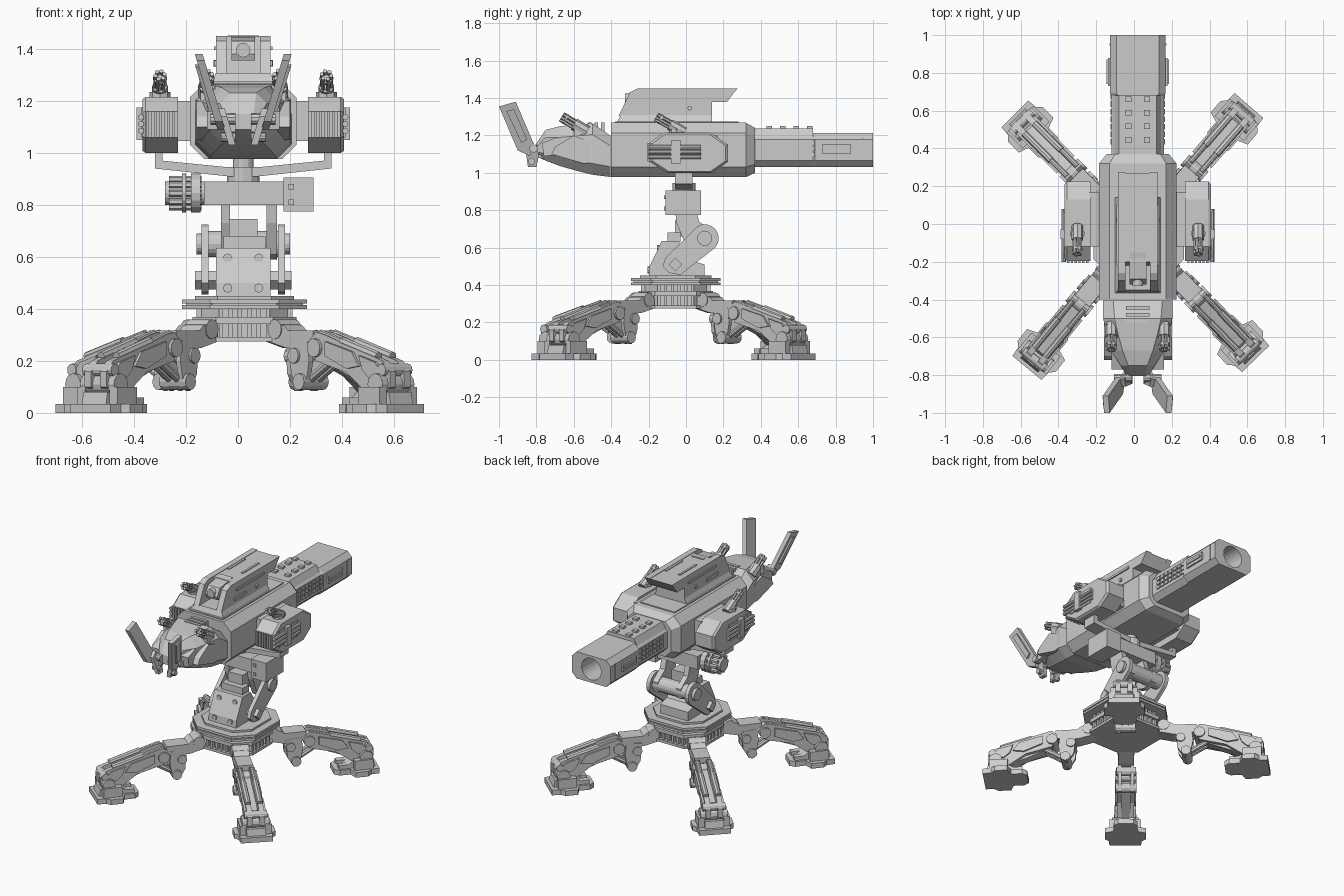
import bpy, bmesh
from math import sin, cos, pi, radians
from mathutils import Matrix, Vector

CX = 0.02                      # turret centre line


def loft(bm, secs):
    rows = [[bm.verts.new(p) for p in s] for s in secs]
    n = len(rows[0])
    for a, b in zip(rows, rows[1:]):
        for i in range(n):
            bm.faces.new((a[i], a[(i + 1) % n], b[(i + 1) % n], b[i]))
    bm.faces.new(rows[0][::-1])
    bm.faces.new(rows[-1])


def prism(bm, pts, axis, a, b):
    f = {'x': lambda p, d: (d, p[0], p[1]), 'y': lambda p, d: (p[0], d, p[1]),
         'z': lambda p, d: (p[0], p[1], d)}[axis]
    loft(bm, [[f(p, a) for p in pts], [f(p, b) for p in pts]])


def box(bm, x0, x1, y0, y1, z0, z1):
    prism(bm, [(x0, y0), (x1, y0), (x1, y1), (x0, y1)], 'z', z0, z1)


def cyl(bm, p, q, r, n=12):
    p, q = Vector(p), Vector(q)
    d = q - p
    m = Matrix.Translation((p + q) / 2) @ d.to_track_quat('Z', 'Y').to_matrix().to_4x4()
    bmesh.ops.create_cone(bm, cap_ends=True, segments=n, radius1=r, radius2=r, depth=d.length, matrix=m)


def octa(y, hw, z0, z1, c):
    return [(-hw, y, z0 + c), (-hw + c, y, z0), (hw - c, y, z0), (hw, y, z0 + c),
            (hw, y, z1 - c), (hw - c, y, z1), (-hw + c, y, z1), (-hw, y, z1 - c)]


def gatling(bm, p, q, r):
    p, q = Vector(p), Vector(q)
    d = (q - p).normalized()
    u = d.orthogonal().normalized()
    v = d.cross(u)
    cyl(bm, p, p.lerp(q, .5), r, 8)
    cyl(bm, p.lerp(q, .8), p.lerp(q, .88), r * .9, 8)
    for k in range(6):
        o = (u * cos(k * pi / 3) + v * sin(k * pi / 3)) * r * .6
        cyl(bm, p + o, q + o, r * .28, 6)


def finish(bm, name, mat=None, mirror=False):
    bmesh.ops.recalc_face_normals(bm, faces=bm.faces)
    me = bpy.data.meshes.new(name)
    bm.to_mesh(me)
    bm.free()
    ob = bpy.data.objects.new(name, me)
    ob.matrix_world = mat or Matrix.Translation((CX, 0, 0))
    bpy.context.collection.objects.link(ob)
    if mirror:
        ob.modifiers.new("mirror", 'MIRROR')
    return ob


# legs: built once along +x, then placed four times
bm = bmesh.new()
prism(bm, [(.2, .275), (.2, .32), (.25, .345), (.29, .335), (.31, .317), (.45, .317), (.45, .265), (.4, .25), (.3, .25)], 'y', -.05, .05)
cyl(bm, (.24, -.054, .322), (.24, .054, .322), .038)
for s in (-1, 1):
    prism(bm, [(.32, .27), (.42, .28), (.43, .2), (.41, .1), (.37, .085), (.33, .15)], 'y', s * .03, s * .052)
    prism(bm, [(.44, .285), (.47, .312), (.52, .3), (.84, .2), (.88, .16), (.88, .1), (.81, .065), (.74, .085), (.64, .155), (.47, .2)],
          'y', s * .022, s * .055)
    prism(bm, [(.53, .275), (.68, .235), (.72, .18), (.65, .17), (.53, .22)], 'y', s * .055, s * .067)
    prism(bm, [(.72, .22), (.81, .195), (.85, .15), (.78, .13), (.74, .165)], 'y', s * .055, s * .068)
    cyl(bm, (.48, s * .038, .308), (.66, s * .038, .256), .013, 8)
    cyl(bm, (.6, s * .038, .274), (.8, s * .038, .216), .019, 8)
    cyl(bm, (.37, s * .02, .11), (.52, s * .02, .2), .017, 8)
    box(bm, .75, .87, s * .062, s * .1, .03, .1)
    box(bm, .66, .73, s * .02, s * .06, .03, .06)
prism(bm, [(.46, .27), (.8, .17), (.84, .09), (.76, .09), (.48, .2)], 'y', -.03, .03)
for r, z, rad, w in ((.35, .22, .03, .062), (.385, .12, .032, .066), (.47, .25, .036, .068),
                     (.83, .11, .042, .085), (.85, .165, .024, .072)):
    cyl(bm, (r, -w, z), (r, w, z), rad)
half = [(.63, .05), (.66, .075), (.73, .075), (.75, .13), (.83, .13), (.855, .105), (.91, .1)]
prism(bm, half + [(r, -w) for r, w in reversed(half)], 'z', 0, .035)
prism(bm, [(.68, .035), (.75, .08), (.88, .08), (.89, .035)], 'y', -.06, .06)
leg = finish(bm, "leg_1", Matrix())
for i, ang in enumerate((49, 135, 230.5, -46)):
    ob = leg if i == 0 else bpy.data.objects.new("leg_%d" % (i + 1), leg.data)
    if i:
        bpy.context.collection.objects.link(ob)
    ob.matrix_world = Matrix.Translation((.012, -.06, 0)) @ Matrix.Rotation(radians(ang), 4, 'Z')

# base: stacked chamfered plates with grille teeth
bm = bmesh.new()
for hw, z0, z1 in ((.2, .275, .292), (.17, .29, .345), (.2, .342, .368), (.17, .365, .402), (.24, .4, .415),
                   (.225, .414, .422), (.24, .421, .437), (.19, .436, .45)):
    c = hw * .45
    prism(bm, [(-hw, -hw + c), (-hw + c, -hw), (hw - c, -hw), (hw, -hw + c), (hw, hw - c), (hw - c, hw),
               (-hw + c, hw), (-hw, hw - c)], 'z', z0, z1)
for k in range(4):
    rot = Matrix.Rotation(k * pi / 2, 3, 'Z')
    for i in range(6):
        new = len(bm.verts)
        x = (i - 2.5) * .036
        box(bm, x - .008, x + .008, .16, .19, .29, .345)
        box(bm, x - .008, x + .008, .16, .185, .366, .402)
        bm.verts.ensure_lookup_table()
        bmesh.ops.rotate(bm, cent=(0, 0, 0), matrix=rot, verts=bm.verts[new:])
finish(bm, "rotating_base", Matrix.Translation((CX + .005, -.055, 0)))

# pedestal: bolted block, side arms and pivot
bm = bmesh.new()
prism(bm, [(-.2, .44), (-.195, .5), (-.13, .635), (-.04, .635), (.03, .53), (.1, .51), (.1, .44)], 'x', -.105, .105)
for x in (-.06, .06):
    for y, z in ((-.19, .48), (-.14, .595)):
        cyl(bm, (x, y - .015, z), (x, y + .03, z), .018, 8)
for s in (-1, 1):
    caps = [(.1 + .075 * cos(a), .65 + .075 * sin(a)) for a in [radians(-60 + 20 * k) for k in range(10)]]
    prism(bm, caps + [(-.11, .545), (-.125, .5), (-.09, .465), (-.03, .455)], 'x', s * .133, s * .16)
    cyl(bm, (s * .1, -.055, .51), (s * .185, -.055, .51), .036, 4)
    cyl(bm, (s * .1, .1, .65), (s * .18, .1, .65), .04, 16)
cyl(bm, (-.135, .1, .65), (.135, .1, .65), .05, 16)
box(bm, -.075, .085, -.1, -.03, .63, .68)
box(bm, -.055, .055, -.06, .05, .66, .745)
finish(bm, "pedestal")

# neck: forked arm, cross housing, gear motor and swivel
bm = bmesh.new()
for x0, x1 in ((-.085, -.05), (.09, .13)):
    prism(bm, [(.0, .61), (.06, .59), (.14, .61), (.15, .68), (.07, .74), (.05, .81), (-.06, .81), (-.05, .73)], 'x', x0, x1)
box(bm, -.15, .17, -.09, .06, .8, .89)
box(bm, .155, .27, -.11, .08, .775, .905)
for z in (.81, .87):
    box(bm, .175, .195, -.118, -.105, z - .01, z + .01)
cyl(bm, (-.3, -.015, .845), (-.15, -.015, .845), .045, 16)
cyl(bm, (-.235, -.015, .845), (-.22, -.015, .845), .075, 16)
cyl(bm, (-.2, -.015, .845), (-.165, -.015, .845), .075, 16)
for k in range(10):
    y, z = -.015 + .056 * cos(k * pi / 5), .845 + .056 * sin(k * pi / 5)
    cyl(bm, (-.285, y, z), (-.16, y, z), .013, 6)
cyl(bm, (0, -.01, .88), (0, -.01, .945), .062, 12)
cyl(bm, (0, -.01, .93), (0, -.01, .99), .04, 12)
finish(bm, "neck")

# cradle bracket reaching out to both pods
bm = bmesh.new()
side = [(.06, .91), (.34, .94), (.34, 1.02), (.31, 1.02), (.31, .97), (.06, .945)]
prism(bm, side + [(-x, z) for x, z in reversed(side)], 'y', -.06, .035)
finish(bm, "cradle")

# gun body
bm = bmesh.new()
loft(bm, [octa(-.4, .205, .977, 1.268, .055), octa(.32, .205, .977, 1.268, .055), octa(.37, .165, 1.0, 1.24, .045)])
box(bm, -.13, .13, -.38, .28, 1.26, 1.275)
finish(bm, "gun_body")

# barrel with bored muzzle
bm = bmesh.new()
loft(bm, [octa(y, w, 1.03, 1.213, .035) for y, w in ((.36, .138), (.68, .138), (.69, .147), (1.0, .147))])
barrel = finish(bm, "barrel")
bm = bmesh.new()
cyl(bm, (0, .6, 1.123), (0, 1.1, 1.123), .074, 24)
cutter = finish(bm, "bore_cutter")
cutter.hide_render = True
cutter.hide_viewport = True
cut = barrel.modifiers.new("bore", 'BOOLEAN')
cut.object, cut.operation, cut.solver = cutter, 'DIFFERENCE', 'EXACT'
bm = bmesh.new()
prism(bm, [(-.125, 1.19), (-.1, 1.237), (.1, 1.237), (.125, 1.19)], 'y', .36, .68)
for i in range(4):
    for s in (-1, 1):
        box(bm, s * .05 - .016, s * .05 + .016, .43 + i * .072, .46 + i * .072, 1.23, 1.25)
for s in (-1, 1):
    for i in range(7):
        for j in range(3):
            y, z = .42 + i * .04, 1.088 + j * .031
            box(bm, s * .13, s * .145, y, y + .03, z, z + .022)
    box(bm, s * .13, s * .158, .73, .88, 1.1, 1.155)
    box(bm, s * .15, s * .165, .74, .87, 1.12, 1.135)
    box(bm, s * .14, s * .151, .945, .955, 1.07, 1.18)
finish(bm, "barrel_fittings")

# sensor housing on top
bm = bmesh.new()
loft(bm, [[(-.125, -.37, 1.265), (.125, -.37, 1.265), (.125, .14, 1.265), (-.125, .14, 1.265)],
          [(-.105, -.35, 1.308), (.105, -.35, 1.308), (.105, .14, 1.308), (-.105, .14, 1.308)]])
prism(bm, [(-.22, 1.3), (-.2, 1.447), (.27, 1.447), (.22, 1.38), (.14, 1.38), (.14, 1.3)], 'x', -.075, .075)
for s in (-1, 1):
    prism(bm, [(-.36, 1.305), (-.3, 1.43), (-.26, 1.45), (.275, 1.45), (.25, 1.42), (.22, 1.38), (.14, 1.38),
               (.14, 1.305)], 'x', s * .065, s * .105)
    box(bm, s * .1, s * .113, -.2, .1, 1.395, 1.41)
    box(bm, s * .1, s * .113, -.22, -.1, 1.335, 1.355)
    box(bm, s * .045, s * .06, -.06, .12, 1.44, 1.452)
    cyl(bm, (s * .1, .02, 1.345), (s * .115, .02, 1.345), .012, 8)
prism(bm, [(-.31, 1.355), (-.32, 1.38), (-.29, 1.43), (-.15, 1.452), (-.15, 1.355)], 'x', -.045, .045)
cyl(bm, (0, -.327, 1.395), (0, -.29, 1.395), .028, 12)
finish(bm, "sensor_housing")

# faceted nose with vents and brow guns
bm = bmesh.new()
loft(bm, [octa(-.405, .185, .978, 1.2, .055), octa(-.5, .183, .99, 1.265, .06), octa(-.58, .165, 1.01, 1.258, .06),
          octa(-.67, .14, 1.035, 1.25, .06), octa(-.75, .09, 1.065, 1.23, .04), octa(-.805, .06, 1.09, 1.15, .02)])
for i in range(3):
    box(bm, -.062, .062, -.455 - i * .035, -.435 - i * .035, 1.2, 1.268)
finish(bm, "nose")
bm = bmesh.new()
prism(bm, [(-.42, 1.06), (-.5, 1.16), (-.6, 1.2), (-.7, 1.14), (-.72, 1.1), (-.55, 1.05)], 'x', .13, .18)
prism(bm, [(-.6, 1.1), (-.69, 1.19), (-.77, 1.16), (-.76, 1.09)], 'x', .07, .14)
box(bm, .1, .165, -.6, -.53, 1.19, 1.25)
gatling(bm, (.14, -.53, 1.22), (.14, -.665, 1.3), .033)
finish(bm, "brow_gun", mirror=True)

# antenna fins, leaning outward
bm = bmesh.new()
for pts, t in (([(-1.0, 1.355), (-.91, 1.38), (-.812, 1.15), (-.835, 1.09), (-.9, 1.12)], (0, .03)),
               ([(-.845, 1.03), (-.8, 1.03), (-.785, 1.1), (-.82, 1.17), (-.86, 1.14)], (-.022, .005)),
               ([(-.96, 1.33), (-.92, 1.34), (-.85, 1.18), (-.88, 1.16)], (.02, .042))):
    loft(bm, [[(.072 + (z - 1.1) * .3 + d, y, z) for y, z in pts] for d in t])
cyl(bm, (.03, -.815, 1.13), (.125, -.815, 1.13), .022, 10)
cyl(bm, (.03, -.825, 1.06), (.085, -.825, 1.06), .018, 10)
box(bm, .03, .06, -.82, -.74, 1.08, 1.15)
finish(bm, "antenna_fin", mirror=True)

# side weapon pods with stubs, ribs, side tubes and top guns
bm = bmesh.new()
pod = [(-.195, 1.06), (-.1, 1.0), (.14, 1.0), (.225, 1.06), (.225, 1.15), (.13, 1.215), (-.12, 1.215), (-.195, 1.16)]
loft(bm, [[(x, .015 + (y - .015) * k, 1.108 + (z - 1.108) * k) for y, z in pod] for x, k in ((.25, 1), (.375, 1), (.387, .93))])
box(bm, .19, .255, -.12, .17, 1.045, 1.2)
for i in range(6):
    box(bm, .262 + i * .02, .274 + i * .02, -.207, -.18, 1.06, 1.16)
box(bm, .38, .393, -.14, .06, 1.06, 1.17)
for i in range(3):
    cyl(bm, (.393, -.2, 1.085 + i * .026), (.393, .08, 1.085 + i * .026), .012, 8)
box(bm, .385, .41, -.08, -.03, 1.05, 1.175)
cyl(bm, (.32, -.05, 1.2), (.32, -.05, 1.235), .04, 8)
gatling(bm, (.32, -.01, 1.215), (.32, -.16, 1.3), .03)
finish(bm, "weapon_pod", mirror=True)
